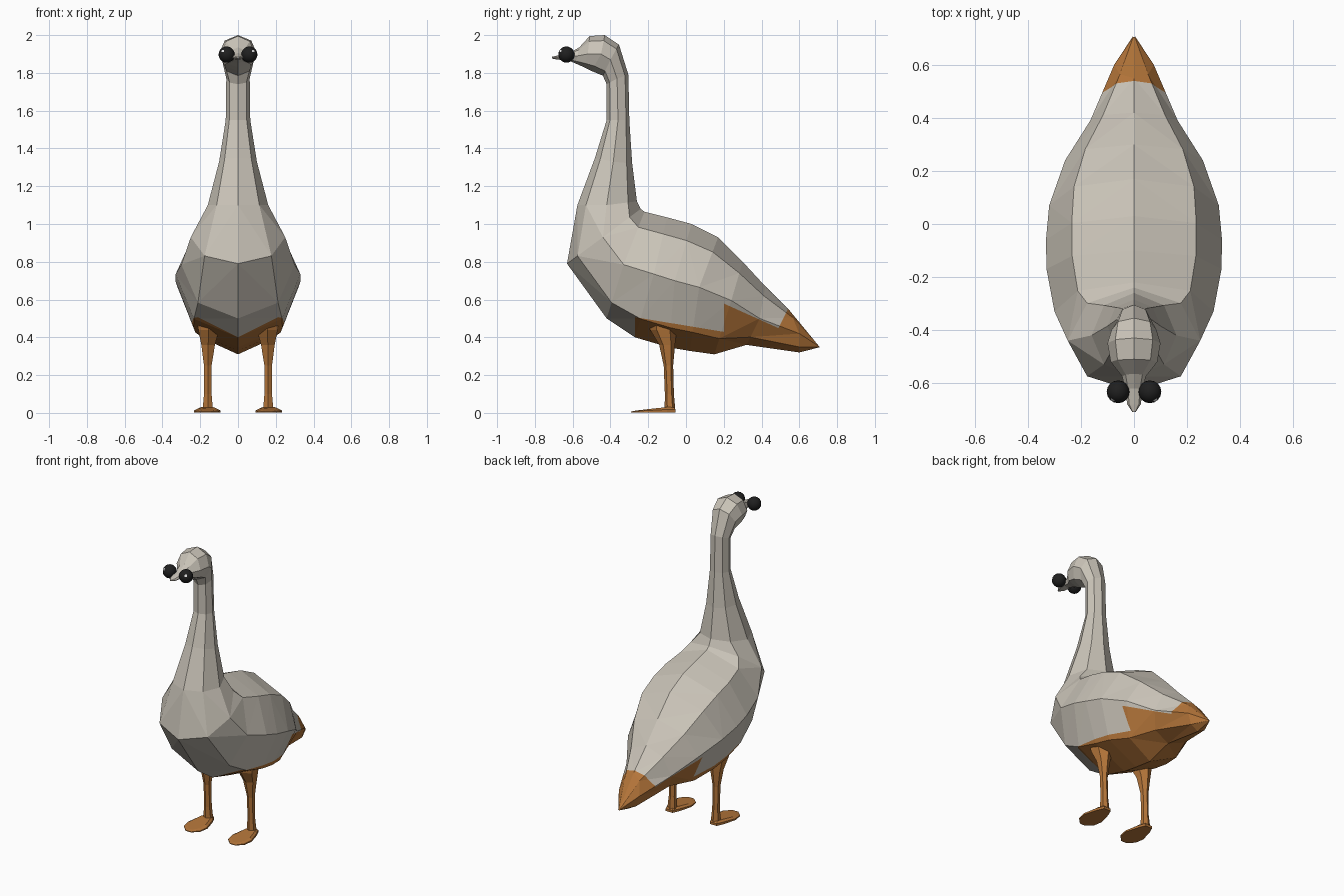
import bpy, bmesh, math
from mathutils import Vector

if "Cube" in bpy.data.objects:
    bpy.data.objects.remove(bpy.data.objects["Cube"])


def material(name, rgb):
    m = bpy.data.materials.new(name)
    m.diffuse_color = (*rgb, 1)
    m.use_nodes = True
    m.node_tree.nodes["Principled BSDF"].inputs["Base Color"].default_value = m.diffuse_color
    return m


GREY = material("warm_grey_feathers", (0.59, 0.55, 0.48))
ORANGE = material("burnt_orange", (0.46, 0.18, 0.042))
BLACK = material("eye_black", (0.014, 0.014, 0.014))
WHITE = material("eye_glint", (0.85, 0.85, 0.85))


def finish(bm, name, mats):
    bmesh.ops.recalc_face_normals(bm, faces=bm.faces)
    me = bpy.data.meshes.new(name)
    bm.to_mesh(me)
    bm.free()
    for m in mats:
        me.materials.append(m)
    ob = bpy.data.objects.new(name, me)
    bpy.context.collection.objects.link(ob)
    return ob


def loft(bm, rings):
    """Skin a list of equal-length point rings and cap both ends."""
    rows = [[bm.verts.new(p) for p in r] for r in rings]
    for a, b in zip(rows, rows[1:]):
        n = len(a)
        for i in range(n):
            j = (i + 1) % n
            bm.faces.new((a[i], a[j], b[j], b[i]))
    bm.faces.new(rows[0])
    bm.faces.new(rows[-1])


def section(ty, tz, mx, my, mz, by, bz):
    """Eight-sided section through a top, a side and a bottom point."""
    pts = []
    for i in range(8):
        a = math.radians(45 * i)
        c, s = math.cos(a), math.sin(a)
        ey, ez = (ty, tz) if c > 0 else (by, bz)
        pts.append((mx * s, my + (ey - my) * abs(c), mz + (ez - mz) * abs(c)))
    return pts


# Sections: top (y, z), side (x, y, z), bottom (y, z), from tail to breast
torso = [
    (.705, .352, .004, .708, .35, .705, .347),
    (.55, .54, .075, .60, .42, .60, .32),
    (.42, .67, .165, .39, .50, .32, .36),
    (.30, .80, .26, .24, .595, .15, .31),
    (.17, .93, .32, .07, .665, .02, .328),
    (.03, 1.0, .332, -.06, .70, -.09, .347),
    (-.10, 1.035, .33, -.17, .735, -.27, .40),
    (-.22, 1.065, .30, -.33, .785, -.42, .50),
    (-.24, 1.08, .25, -.44, .93, -.63, .79),
]
# Sections from the base of the neck to the beak tip
neck_head = [
    (-.26, 1.12, .16, -.42, 1.10, -.575, 1.10),
    (-.285, 1.32, .10, -.385, 1.33, -.482, 1.35),
    (-.30, 1.55, .065, -.36, 1.55, -.42, 1.55),
    (-.305, 1.79, .062, -.365, 1.77, -.42, 1.74),
    (-.355, 1.95, .085, -.40, 1.87, -.44, 1.785),
    (-.43, 2.0, .10, -.45, 1.90, -.50, 1.81),
    (-.51, 1.995, .088, -.52, 1.90, -.54, 1.83),
    (-.565, 1.935, .045, -.575, 1.89, -.585, 1.85),
    (-.62, 1.905, .032, -.625, 1.885, -.63, 1.868),
    (-.68, 1.892, .026, -.68, 1.881, -.68, 1.87),
    (-.71, 1.885, .006, -.71, 1.881, -.71, 1.876),
]
bm = bmesh.new()
loft(bm, [section(*s) for s in torso + neck_head])
bmesh.ops.triangulate(bm, faces=[f for f in bm.faces if f.calc_center_median().z < 1])

# Cut the orange belly and tail borders into the torso
cuts = [  # point (y, z) and normal (y, z)
    ((-.27, .5), (1, 0)),
    ((.20, .5), (1, 0)),
    ((-.26, .505), (.165, 1)),
    ((.22, .57), (.45, 1)),
    ((.49, .45), (1, -.5)),
]
for (y, z), (ny, nz) in cuts:
    faces = [f for f in bm.faces
             if f.calc_center_median().z < .85 and f.calc_center_median().y > -.45]
    geom = set(faces)
    for f in faces:
        geom.update(f.edges)
        geom.update(f.verts)
    bmesh.ops.bisect_plane(bm, geom=list(geom), dist=1e-5,
                           plane_co=(0, y, z), plane_no=(0, ny, nz))


def is_orange(c):
    if c.y < -.27 or c.z > 1:
        return False
    if c.y > .49 + (c.z - .45) * .5:
        return True
    if c.y < .20:
        return c.z < .505 - .165 * (c.y + .26)
    return c.z < .57 - .45 * (c.y - .22)


for f in bm.faces:
    f.material_index = int(is_orange(f.calc_center_median()))
finish(bm, "body_neck_and_head", [GREY, ORANGE])


def hexagon(cx, cy, z, rx, ry):
    return [(cx + rx * math.cos(math.radians(60 * i + 30)) / .866,
             cy + ry * math.sin(math.radians(60 * i + 30)), z) for i in range(6)]


# Foot outline: x offset, y, top height
foot = [(.025, -.055, .03), (.045, -.10, .03), (.07, -.19, .022), (.06, -.25, .016),
        (.02, -.29, .012)]

for side, label in ((1, "right"), (-1, "left")):
    # Leg: thigh tapering to a thin shank
    bm = bmesh.new()
    loft(bm, [hexagon(side * x, y, z, rx, ry) for x, y, z, rx, ry in (
        (.155, -.12, .50, .062, .08), (.155, -.12, .44, .055, .07),
        (.158, -.10, .36, .036, .042), (.16, -.093, .25, .020, .025),
        (.16, -.088, .10, .020, .024), (.16, -.085, .02, .027, .028))])
    finish(bm, label + "_leg", [ORANGE])

    # Webbed foot
    bm = bmesh.new()
    outline = foot + [(-x, y, z) for x, y, z in reversed(foot)]
    cx = side * .163
    loft(bm, [[(cx + x, y, 0.003) for x, y, z in outline],
              [(cx + x, y, z * .6) for x, y, z in outline],
              [(cx + x * .75, -.14 + (y + .14) * .85, z) for x, y, z in outline]])
    finish(bm, label + "_foot", [ORANGE])

    # Round eye with a tiny glint
    bm = bmesh.new()
    bmesh.ops.create_uvsphere(bm, u_segments=16, v_segments=10, radius=.043)
    look = Vector((.45 * side, -.8, .3))
    glint = max(bm.faces, key=lambda f: f.calc_center_median().dot(look))
    glint.material_index = 1
    bmesh.ops.inset_individual(bm, faces=[glint], thickness=.003)
    for f in bm.faces:
        f.smooth = True
    bmesh.ops.translate(bm, verts=bm.verts, vec=(side * .06, -.633, 1.897))
    finish(bm, label + "_eye", [BLACK, WHITE])
